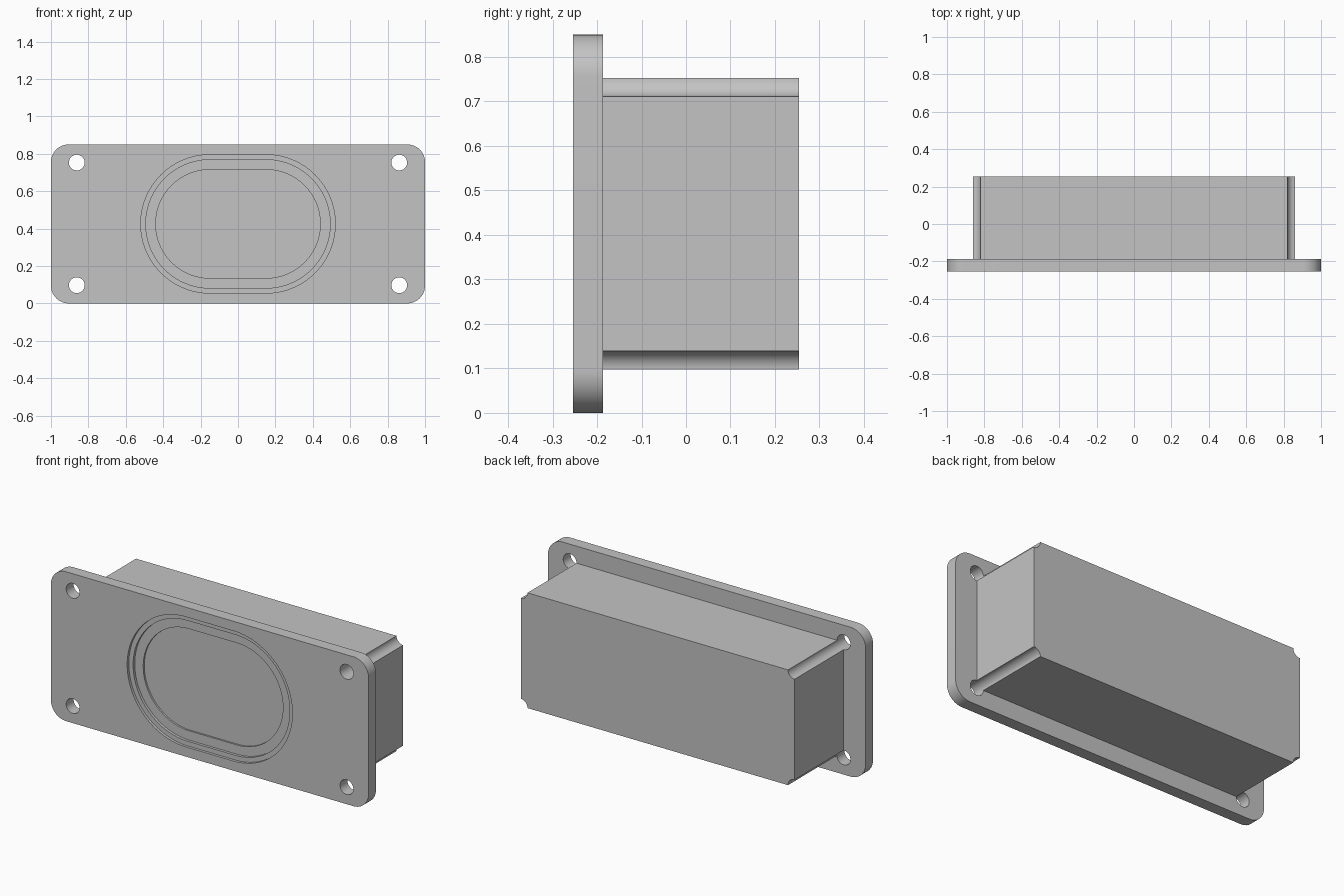
import bpy, bmesh
from math import sin, cos, radians

cube = bpy.data.objects.get("Cube")
if cube:
    bpy.data.objects.remove(cube)

grey = bpy.data.materials.new("plain grey")
grey.use_nodes = True
colour = (0.55, 0.55, 0.55, 1)
grey.diffuse_color = colour
grey.node_tree.nodes["Principled BSDF"].inputs["Base Color"].default_value = colour

# Main dimensions
WIDTH, HEIGHT = 2.0, 0.85
MID_Z = HEIGHT / 2
FRONT, PLATE_BACK, BODY_BACK = -0.254, -0.187, 0.254
HOLE_X, HOLE_Z, HOLE_R = 0.862, 0.328, 0.042
SIGNS = ((1, 1), (-1, 1), (-1, -1), (1, -1))


def arc(x, z, r, start, end, steps):
    """Points on an arc, angles in degrees."""
    angles = [radians(start + (end - start) * i / steps) for i in range(steps + 1)]
    return [(x + r * cos(a), z + r * sin(a)) for a in angles]


def rounded(half_x, half_z, r, steps=16):
    """Rectangle profile with convex round corners."""
    points = []
    for i, (sx, sz) in enumerate(SIGNS):
        points += arc(sx * (half_x - r), sz * (half_z - r), r, 90 * i, 90 * i + 90, steps)
    return points


def notched(half_x, half_z, r, steps=12):
    """Rectangle profile with concave round corners."""
    points = []
    for i, (sx, sz) in enumerate(SIGNS):
        points += arc(sx * half_x, sz * half_z, r, 270 + 90 * i, 180 + 90 * i, steps)
    return points


def prism(name, profile, y0, y1):
    """Extrude an x-z profile, centred on the mid height, from y0 to y1."""
    bm = bmesh.new()
    verts = [bm.verts.new((x, y0, z + MID_Z)) for x, z in profile]
    bmesh.ops.remove_doubles(bm, verts=verts, dist=1e-5)
    face = bm.faces.new([v for v in verts if v.is_valid])
    side = bmesh.ops.extrude_face_region(bm, geom=[face], use_keep_orig=True)
    moved = [g for g in side["geom"] if isinstance(g, bmesh.types.BMVert)]
    bmesh.ops.translate(bm, verts=moved, vec=(0, y1 - y0, 0))
    bmesh.ops.recalc_face_normals(bm, faces=bm.faces)
    mesh = bpy.data.meshes.new(name)
    bm.to_mesh(mesh)
    bm.free()
    mesh.materials.append(grey)
    obj = bpy.data.objects.new(name, mesh)
    bpy.context.collection.objects.link(obj)
    return obj


def cut(target, cutter):
    """Subtract the cutter from the target and remove it."""
    mod = target.modifiers.new("cut", 'BOOLEAN')
    mod.operation = 'DIFFERENCE'
    mod.solver = 'EXACT'
    mod.object = cutter
    bpy.context.view_layer.objects.active = target
    bpy.ops.object.modifier_apply(modifier=mod.name)
    bpy.data.objects.remove(cutter)


# Front plate with rounded corners
plate = prism("front_plate", rounded(WIDTH / 2, MID_Z, 0.095), FRONT, PLATE_BACK)

# Screw holes
for sx, sz in SIGNS:
    ring = arc(sx * HOLE_X, sz * HOLE_Z, HOLE_R, 0, 360, 40)
    cut(plate, prism("hole_cutter", ring, FRONT - 0.1, PLATE_BACK + 0.1))

# Stepped oval recess, each step smaller and deeper
for r, depth in ((0.37, 0.015), (0.343, 0.03), (0.29, 0.04)):
    oval = rounded(0.15 + r, r, r, 32)
    cut(plate, prism("recess_cutter", oval, FRONT - 0.1, FRONT + depth))

# Rear housing with channels that clear the screws
housing = prism("rear_housing", notched(HOLE_X, HOLE_Z, HOLE_R), PLATE_BACK, BODY_BACK)

# Smooth the round walls, keep edges sharp
bpy.ops.object.select_all(action='DESELECT')
for obj in (plate, housing):
    obj.select_set(True)
bpy.context.view_layer.objects.active = plate
bpy.ops.object.shade_smooth_by_angle(angle=radians(30))
